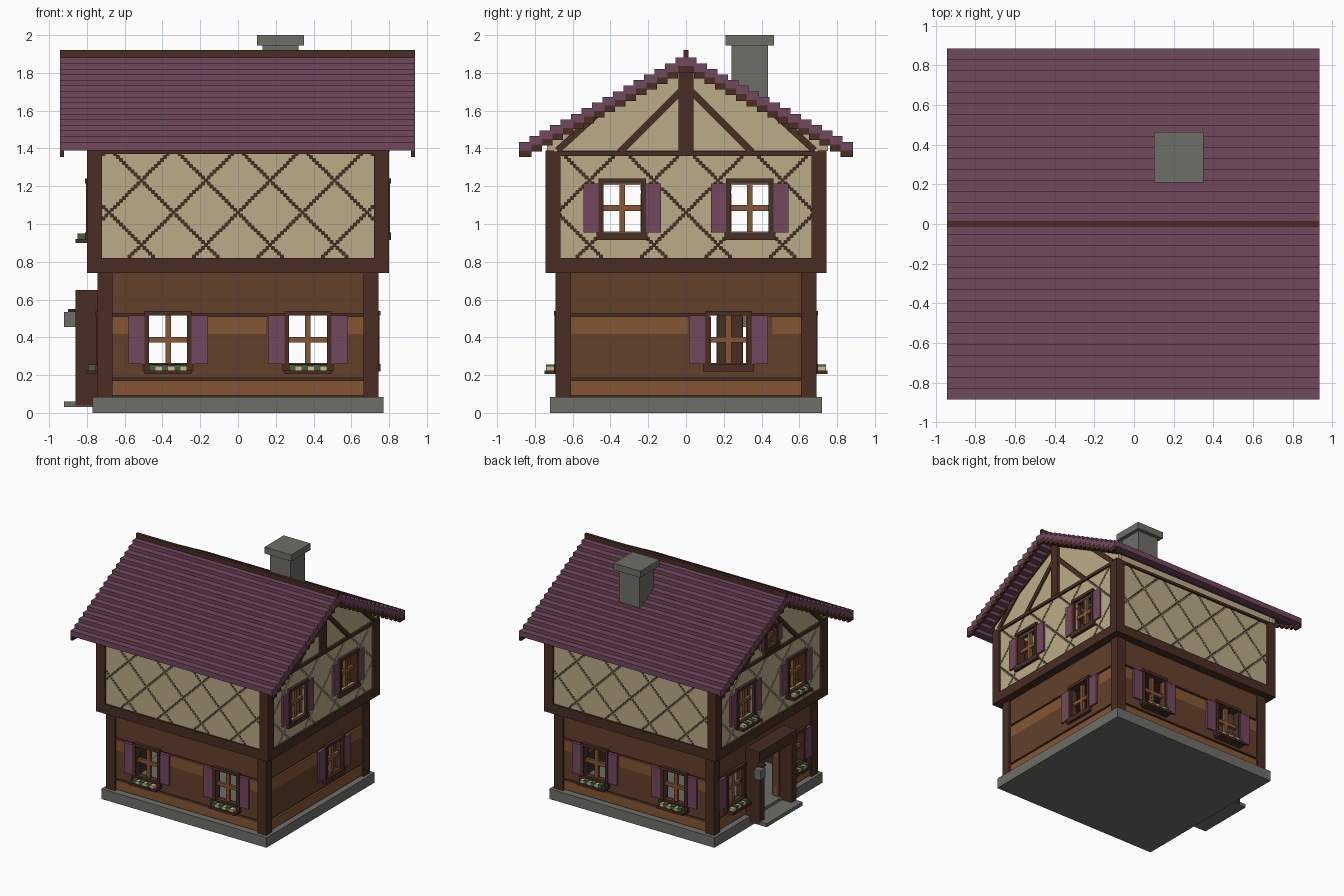
import bpy, bmesh
from mathutils import Vector

if "Cube" in bpy.data.objects:
    bpy.data.objects.remove(bpy.data.objects["Cube"])


def material(name, *rgb):
    m = bpy.data.materials.new(name)
    col = [((c / 255 + 0.055) / 1.055) ** 2.4 for c in rgb] + [1]
    m.use_nodes = True
    m.diffuse_color = col
    m.node_tree.nodes["Principled BSDF"].inputs["Base Color"].default_value = col
    return m


DARK = material("dark timber", 72, 45, 35)
LOG = material("log brown", 99, 65, 43)
LIGHT = material("light wood", 133, 86, 52)
PLASTER = material("cream plaster", 187, 171, 135)
PURPLE = material("purple shingle", 113, 72, 94)
STONE = material("grey stone", 110, 110, 104)
GREEN = material("leaf green", 62, 98, 60)
BLOSSOM = material("pale blossom", 205, 185, 150)


def finish(bm, name, mats):
    me = bpy.data.meshes.new(name)
    bm.to_mesh(me)
    bm.free()
    for m in mats:
        me.materials.append(m)
    ob = bpy.data.objects.new(name, me)
    bpy.context.scene.collection.objects.link(ob)
    return ob


def boxes(name, mat, *spans):
    """One object made of boxes given as (x0, x1, y0, y1, z0, z1)."""
    bm = bmesh.new()
    for s in spans:
        cube = bmesh.ops.create_cube(bm, size=1)["verts"]
        for v in cube:
            v.co = [(s[k] + s[k + 1]) / 2 + v.co[k // 2] * abs(s[k + 1] - s[k]) for k in (0, 2, 4)]
    return finish(bm, name, [mat])


# Walls are laid out as u (along), w (outward) and z
PLACE = {"front": lambda u, w, z: Vector((u, -w, z)), "back": lambda u, w, z: Vector((u, w, z)),
         "left": lambda u, w, z: Vector((w, u, z)), "right": lambda u, w, z: Vector((-w, u, z))}


def wall_boxes(name, mat, side, *spans):
    out = []
    for u0, u1, w0, w1, z0, z1 in spans:
        a, b = PLACE[side](u0, w0, z0), PLACE[side](u1, w1, z1)
        out.append((a.x, b.x, a.y, b.y, z0, z1))
    return boxes(name, mat, *out)


def panel(name, side, w, us, zs, keep, depth, mats, paint=None):
    """Sheet of cells, kept and coloured by a rule, thickened inward."""
    put, bm = PLACE[side], bmesh.new()
    out = put(0, 1, 0)
    grid = [[bm.verts.new(put(u, w, z)) for z in zs] for u in us]
    for i in range(len(us) - 1):
        for j in range(len(zs) - 1):
            u, z = (us[i] + us[i + 1]) / 2, (zs[j] + zs[j + 1]) / 2
            if keep(u, z):
                f = bm.faces.new((grid[i][j], grid[i + 1][j], grid[i + 1][j + 1], grid[i][j + 1]))
                f.normal_update()
                if f.normal.dot(out) < 0:
                    f.normal_flip()
                f.material_index = paint(u, z) if paint else 0
    bmesh.ops.delete(bm, geom=[v for v in bm.verts if not v.link_faces], context="VERTS")
    ob = finish(bm, name, mats)
    mod = ob.modifiers.new("thickness", "SOLIDIFY")
    mod.thickness, mod.offset = depth, -1
    return ob


def clear(holes, u, z):
    return not any(a < u < b and c < z < d for a, b, c, d in holes)


def backing(name, side, w, half, z0, z1, holes, mat):
    us = sorted({-half, half, *(h[k] for h in holes for k in (0, 1))})
    zs = sorted({z0, z1, *(h[k] for h in holes for k in (2, 3))})
    panel(name, side, w, us, zs, lambda u, z: clear(holes, u, z), 0.03, [mat])


def beams(name, side, w, lines, width=0.035):
    """Flat slanting timbers between (u, z) points."""
    bm = bmesh.new()
    for u0, z0, u1, z1 in lines:
        d = Vector((u1 - u0, z1 - z0)).normalized() * width / 2
        corners = [(u0 - d.y, z0 + d.x), (u1 - d.y, z1 + d.x), (u1 + d.y, z1 - d.x), (u0 + d.y, z0 - d.x)]
        f = bm.faces.new([bm.verts.new(PLACE[side](u, w, z)) for u, z in corners])
        ext = bmesh.ops.extrude_face_region(bm, geom=[f], use_keep_orig=True)["geom"]
        bmesh.ops.translate(bm, vec=PLACE[side](0, 0.015, 0),
                            verts=[e for e in ext if isinstance(e, bmesh.types.BMVert)])
    bmesh.ops.recalc_face_normals(bm, faces=bm.faces)
    finish(bm, name, [DARK])


def window(name, side, w, u, z0, z1, half=0.1, shutters=(-1, 1), planter=False, leaf=0.085):
    t, f = 0.025, half + 0.025
    low = z0 - 0.04
    wall_boxes(name + "_frame", DARK, side,
               (u - f, u - half, w - 0.05, w + 0.02, low, z1 + t), (u + half, u + f, w - 0.05, w + 0.02, low, z1 + t),
               (u - f, u + f, w - 0.05, w + 0.025, z1, z1 + t), (u - f - 0.01, u + f + 0.01, w - 0.05, w + 0.025, low, z0))
    mid = (z0 + z1) / 2
    wall_boxes(name + "_bars", LIGHT, side, (u - 0.015, u + 0.015, w - 0.035, w - 0.01, z0, z1),
               (u - half, u + half, w - 0.035, w - 0.01, mid - 0.015, mid + 0.015))
    if shutters:
        wall_boxes(name + "_shutters", PURPLE, side,
                   *[(u + s * f, u + s * (f + leaf), w - 0.01, w + 0.015, z0, z1) for s in shutters])
    if planter:
        wall_boxes(name + "_planter", DARK, side, (u - f, u + f, w, w + 0.075, low - 0.015, z0 - 0.035))
        n = 6
        step = 2 * half / n
        cells = [(u - half + k * step, u - half + (k + 1) * step, w + 0.02, w + 0.065, z0 - 0.035,
                  z0 - 0.005 - 0.008 * (k % 2)) for k in range(n)]
        wall_boxes(name + "_leaves", GREEN, side, *cells[0::2])
        wall_boxes(name + "_blossoms", BLOSSOM, side, *cells[1::2])


CELL = 0.0155


def steps(lo, hi, origin):
    a, b = round((lo - origin) / CELL), round((hi - origin) / CELL)
    return [origin + (k + 0.5) * CELL for k in range(a, b)]


# Stone base, doorstep and chimney
boxes("stone_base", STONE, (-0.77, 0.77, -0.72, 0.72, 0, 0.085))
boxes("doorstep", STONE, (-0.92, -0.76, -0.24, 0.24, 0.03, 0.06))
boxes("chimney", STONE, (0.13, 0.32, 0.24, 0.435, 1.55, 1.95), (0.1, 0.35, 0.21, 0.465, 1.945, 2.0))

# Corner posts and floor beams
corners = [(sx, sy) for sx in (-1, 1) for sy in (-1, 1)]
boxes("lower_corner_posts", DARK, *[(x * 0.665, x * 0.745, y * 0.61, y * 0.69, 0.085, 0.74) for x, y in corners])
boxes("upper_corner_posts", DARK, *[(x * 0.72, x * 0.8, y * 0.665, y * 0.745, 0.74, 1.385) for x, y in corners])
boxes("upper_floor", DARK, (-0.8, 0.8, -0.745, 0.745, 0.74, 0.82))
boxes("top_beams", DARK, *[(s * 0.75, s * 0.8, -0.745, 0.745, 1.36, 1.385) for s in (-1, 1)],
      *[(-0.8, 0.8, s * 0.7, s * 0.745, 1.37, 1.39) for s in (-1, 1)])

# Lower windows: (centre, shutters, planter)
lower = {"front": [(-0.37, (-1, 1), True), (0.37, (-1, 1), True)],
         "back": [(-0.37, (-1, 1), True), (0.37, (-1, 1), True)],
         "left": [(0.225, (-1, 1), False)],
         "right": [(-0.4, (-1,), True), (0.4, (1,), True)]}
door = (-0.17, 0.17, 0.08, 0.55)

for side in PLACE:
    long_wall = side in ("front", "back")
    # Log walls
    w, half = (0.675, 0.68) if long_wall else (0.73, 0.625)
    holes = [(u - 0.1, u + 0.1, 0.26, 0.515) for u, _, _ in lower[side]]
    if side == "right":
        holes.append(door)
    gap = (0.14, 0.24) if long_wall else (0, 0.45)

    def log_keep(u, z):
        return clear(holes, u, z) and not any(abs(z - g) < CELL / 2 for g in (0.18, 0.515))

    def log_paint(u, z):
        return int(z < 0.18 or (0.42 < z < 0.508 and not gap[0] < u < gap[1]))

    panel(side + "_logs", side, w, steps(-half, half, 0), steps(0.085, 0.75, 0.085),
          log_keep, CELL, [LOG, LIGHT], log_paint)
    backing(side + "_log_lining", side, w - CELL, half, 0.085, 0.74, holes, DARK)
    for k, (u, shutters, planter) in enumerate(lower[side]):
        window(f"{side}_lower_window_{k}", side, w, u, 0.26, 0.515, 0.1, shutters, planter)

    # Plaster walls with a lattice of thin recessed diagonals
    w, half = (0.73, 0.735) if long_wall else (0.785, 0.68)
    centres = [] if long_wall else [-0.338, 0.338]
    up_holes = [(u - 0.1, u + 0.1, 0.955, 1.215) for u in centres]

    def lattice_keep(u, z):
        i, j = round(u / CELL), round((z - 1.06) / CELL)
        return clear(up_holes, u, z) and (i + j) % 22 and (i - j) % 22

    panel(side + "_plaster", side, w, steps(-half, half, 0), steps(0.81, 1.39, 1.06),
          lattice_keep, CELL, [PLASTER])
    backing(side + "_plaster_lining", side, w - CELL, half, 0.81, 1.4, up_holes, DARK)
    for k, u in enumerate(centres):
        window(f"{side}_upper_window_{k}", side, w, u, 0.955, 1.215, planter=side == "right", leaf=0.08)
    if long_wall:
        wall_boxes(side + "_wall_top", PLASTER, side, (-0.78, 0.78, 0.68, 0.725, 1.385, 1.465))
        continue

    # Gables
    attic = [(-0.065, 0.065, 1.44, 1.58)] if side == "right" else []
    panel(side + "_gable", side, w, steps(-0.74, 0.755, 0), steps(1.38, 1.9, 1.38),
          lambda u, z: z < 1.385 + 0.54 * (0.885 - abs(u)) and clear(attic, u, z), 0.03, [PLASTER])
    braces = [(s * a, b, s * c, d) for s in (-1, 1)
              for a, b, c, d in ((0.35, 1.38, 0.03, 1.7), (0.68, 1.39, 0.45, 1.6))]
    rakes = [(s * 0.76, 1.44, 0, 1.845) for s in (-1, 1)]
    beams(side + "_gable_braces", side, w - 0.002, braces + rakes)
    wall_boxes(side + "_king_post", DARK, side, (-0.04, 0.04, w - 0.01, w + 0.018, 1.62 if attic else 1.385, 1.85))
    if attic:
        window("attic_window", side, w, 0, 1.44, 1.58, half=0.065, leaf=0.05)

# Stepped shingle roof with end boards and ridge
courses, run, rise = 16, 0.0553, 0.0297
tiles, boards = [], []
for s in (-1, 1):
    for i in range(courses):
        outer, top = 0.885 - run * i, 1.435 + rise * i
        inner = max(outer - run - 0.012, 0)
        tiles.append((-0.943, 0.937, s * inner, s * outer, top - 0.045, top))
        boards += [(x, x + 0.02, s * inner, s * outer, top - 0.08, top - 0.043) for x in (-0.942, 0.916)]
boxes("roof_shingles", PURPLE, *tiles)
boxes("roof_end_boards", DARK, *boards)
boxes("roof_ridge", DARK, (-0.943, 0.937, -0.012, 0.012, 1.86, 1.92))

# Porch around the doorway, with a lantern
boxes("porch", DARK, (-0.86, -0.73, 0.18, 0.245, 0.04, 0.6), (-0.86, -0.73, -0.245, -0.18, 0.04, 0.6),
      (-0.86, -0.73, -0.25, 0.25, 0.56, 0.65))
boxes("door_frame", LOG, *[(-0.75, -0.69, s * 0.165, s * 0.19, 0.085, 0.56) for s in (-1, 1)])
boxes("lantern", STONE, (-0.92, -0.86, 0.255, 0.325, 0.455, 0.535))
boxes("lantern_bracket", DARK, (-0.9, -0.85, 0.22, 0.27, 0.535, 0.55))
